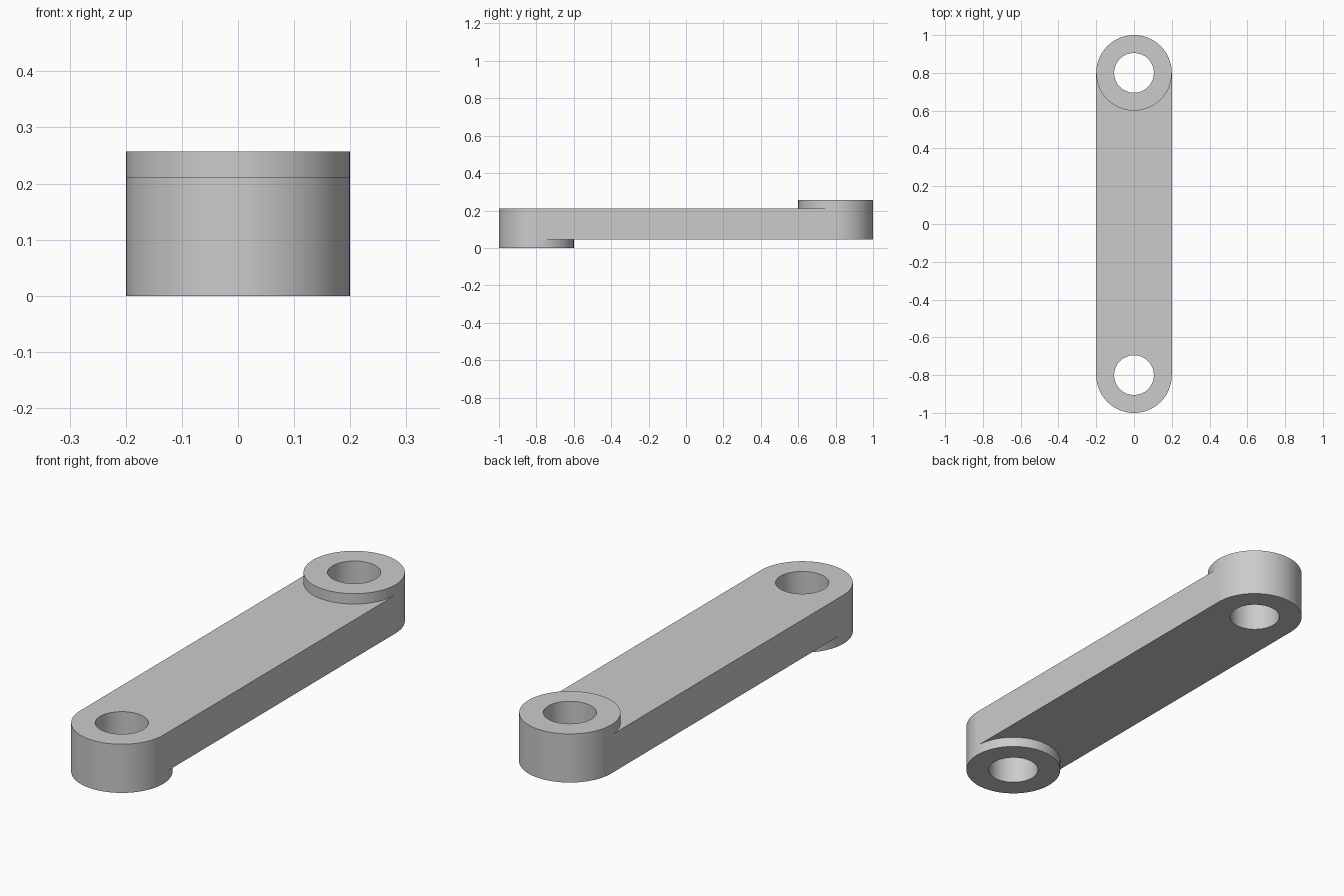
import bpy, bmesh
from math import sin, cos, pi, radians

SEG = 96            # sides of each full circle
R, BORE = 0.2, 0.105
EYE_Y = 0.8         # eye centres at +/- this
LOW, HIGH = 0.045, 0.212   # bar underside and top
TOTAL = 0.257

cube = bpy.data.objects.get("Cube")
if cube:
    bpy.data.objects.remove(cube, do_unlink=True)

grey = bpy.data.materials.new("plain grey")
grey.use_nodes = True
colour = (0.6, 0.6, 0.6, 1)
grey.diffuse_color = colour
grey.node_tree.nodes["Principled BSDF"].inputs["Base Color"].default_value = colour


def finish(bm, name):
    bmesh.ops.recalc_face_normals(bm, faces=bm.faces)
    mesh = bpy.data.meshes.new(name)
    bm.to_mesh(mesh)
    bm.free()
    mesh.materials.append(grey)
    obj = bpy.data.objects.new(name, mesh)
    bpy.context.collection.objects.link(obj)
    bpy.ops.object.select_all(action='DESELECT')
    obj.select_set(True)
    bpy.context.view_layer.objects.active = obj
    bpy.ops.object.shade_smooth_by_angle(angle=radians(30))
    return obj


def ring_eye(name, y, z0, z1):
    """Thick ring: a rectangular section carried round a circle."""
    bm = bmesh.new()
    section = [(BORE, z0), (R, z0), (R, z1), (BORE, z1)]
    loops = []
    for i in range(SEG):
        a = 2 * pi * i / SEG
        loops.append([bm.verts.new((r * cos(a), y + r * sin(a), z))
                      for r, z in section])
    for i in range(SEG):
        p, q = loops[i], loops[(i + 1) % SEG]
        for k in range(4):
            n = (k + 1) % 4
            bm.faces.new((p[k], q[k], q[n], p[n]))
    return finish(bm, name)


def connecting_bar(name):
    """Straight bar with hollowed ends that fit against the eyes."""
    bm = bmesh.new()
    rows = []
    for i in range(SEG // 2 + 1):
        a = pi * i / (SEG // 2)
        x, y = R * cos(a), EYE_Y - R * sin(a)
        rows.append([bm.verts.new((x, s * y, z))
                     for s, z in ((-1, LOW), (1, LOW), (1, HIGH), (-1, HIGH))])
    for p, q in zip(rows, rows[1:]):
        bm.faces.new((p[0], p[1], q[1], q[0]))   # underside strip
        bm.faces.new((p[3], q[3], q[2], p[2]))   # top strip
    bm.faces.new(rows[0])                        # long sides
    bm.faces.new(rows[-1])
    return finish(bm, name)


connecting_bar("connecting_bar")
ring_eye("front_eye", -EYE_Y, 0, HIGH)       # stands proud below the bar
ring_eye("back_eye", EYE_Y, LOW, TOTAL)      # stands proud above the bar
